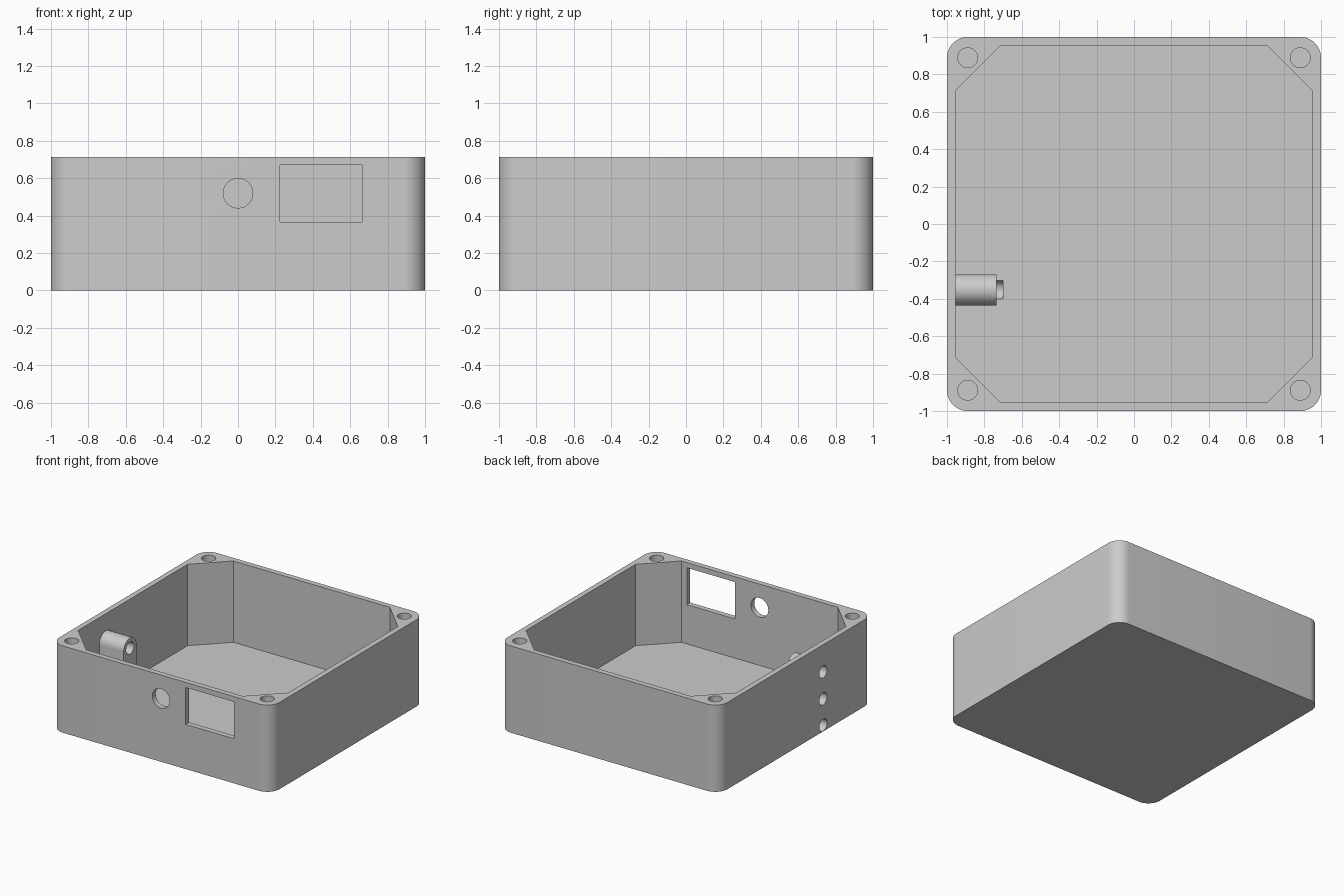
import bpy, bmesh, math
from mathutils import Vector

cube = bpy.data.objects.get("Cube")
if cube:
    bpy.data.objects.remove(cube, do_unlink=True)

# Main dimensions
HEIGHT, WALL, CORNER = 0.713, 0.0445, 0.111
INNER = 1 - WALL
SCREW = 0.889
BOSS_Y, BOSS_R = -0.352, 0.083
BORE_TOP = 0.49

grey = bpy.data.materials.new("plain grey")
grey.use_nodes = True
grey.diffuse_color = (0.6, 0.6, 0.6, 1)
grey.node_tree.nodes["Principled BSDF"].inputs["Base Color"].default_value = (0.6, 0.6, 0.6, 1)


def arc(cx, cy, r, start, end, steps):
    """Points along an arc, angles in degrees."""
    angles = [math.radians(start + (end - start) * i / steps) for i in range(steps + 1)]
    return [(cx + r * math.cos(a), cy + r * math.sin(a)) for a in angles]


def circle(cx, cy, r):
    return arc(cx, cy, r, 0, 360, 48)[:-1]


def prism(name, profile, axis, low, high):
    """Extrude a 2D profile along an axis from low to high."""
    place = {
        "X": lambda u, v: Vector((low, u, v)),
        "Y": lambda u, v: Vector((u, low, v)),
        "Z": lambda u, v: Vector((u, v, low)),
    }[axis]
    bm = bmesh.new()
    base = bm.faces.new([bm.verts.new(place(u, v)) for u, v in profile])
    ext = bmesh.ops.extrude_face_region(bm, geom=[base], use_keep_orig=True)
    step = Vector([high - low if axis == a else 0 for a in "XYZ"])
    moved = [g for g in ext["geom"] if isinstance(g, bmesh.types.BMVert)]
    bmesh.ops.translate(bm, verts=moved, vec=step)
    bmesh.ops.recalc_face_normals(bm, faces=bm.faces)
    mesh = bpy.data.meshes.new(name)
    bm.to_mesh(mesh)
    bm.free()
    mesh.materials.append(grey)
    obj = bpy.data.objects.new(name, mesh)
    bpy.context.collection.objects.link(obj)
    return obj


def cut(target, cutter):
    bpy.context.view_layer.objects.active = target
    mod = target.modifiers.new("cut", "BOOLEAN")
    mod.operation = "DIFFERENCE"
    mod.solver = "EXACT"
    mod.object = cutter
    bpy.ops.object.modifier_apply(modifier=mod.name)


# Outer block with rounded upright corners
outline = []
c = 1 - CORNER
for i, (sx, sy) in enumerate([(1, 1), (-1, 1), (-1, -1), (1, -1)]):
    outline += arc(sx * c, sy * c, CORNER, 90 * i, 90 * i + 90, 12)
box = prism("enclosure_box", outline, "Z", 0, HEIGHT)

# Rounded-top block for the side bores
boss = prism("bore_block",
             [(BOSS_Y - BOSS_R, 0.03), (BOSS_Y + BOSS_R, 0.03)]
             + arc(BOSS_Y, BORE_TOP, BOSS_R, 0, 180, 24),
             "X", -0.96, -0.735)

# Eight-sided cavity
k = 0.711
cavity = [(INNER, -k), (INNER, k), (k, INNER), (-k, INNER),
          (-INNER, k), (-INNER, -k), (-k, -INNER), (k, -INNER)]
cutters = [prism("cavity_cutter", cavity, "Z", WALL, 1)]

# Blind screw holes in the corners
for sx in (-1, 1):
    for sy in (-1, 1):
        cutters.append(prism("screw_cutter", circle(sx * SCREW, sy * SCREW, 0.053), "Z", WALL, 1))

# Front openings
cutters.append(prism("round_port_cutter", circle(0, 0.52, 0.079), "Y", -1.1, -0.9))
window = [(0.225, 0.367), (0.662, 0.367), (0.662, 0.67), (0.225, 0.67)]
cutters.append(prism("window_cutter", window, "Y", -1.1, -0.9))
for cutter in cutters:
    cut(box, cutter)

# Three bores through the side wall and block
for z in (0.052, 0.268, BORE_TOP):
    bore = prism("bore_cutter", circle(BOSS_Y, z, 0.05), "X", -1.1, -0.7)
    cut(box, bore)
    cut(boss, bore)
    cutters.append(bore)

for cutter in cutters:
    bpy.data.objects.remove(cutter, do_unlink=True)

# Smooth the curved walls, keep the edges sharp
for obj in (box, boss):
    bpy.ops.object.select_all(action="DESELECT")
    obj.select_set(True)
    bpy.context.view_layer.objects.active = obj
    bpy.ops.object.shade_smooth_by_angle(angle=math.radians(30))
